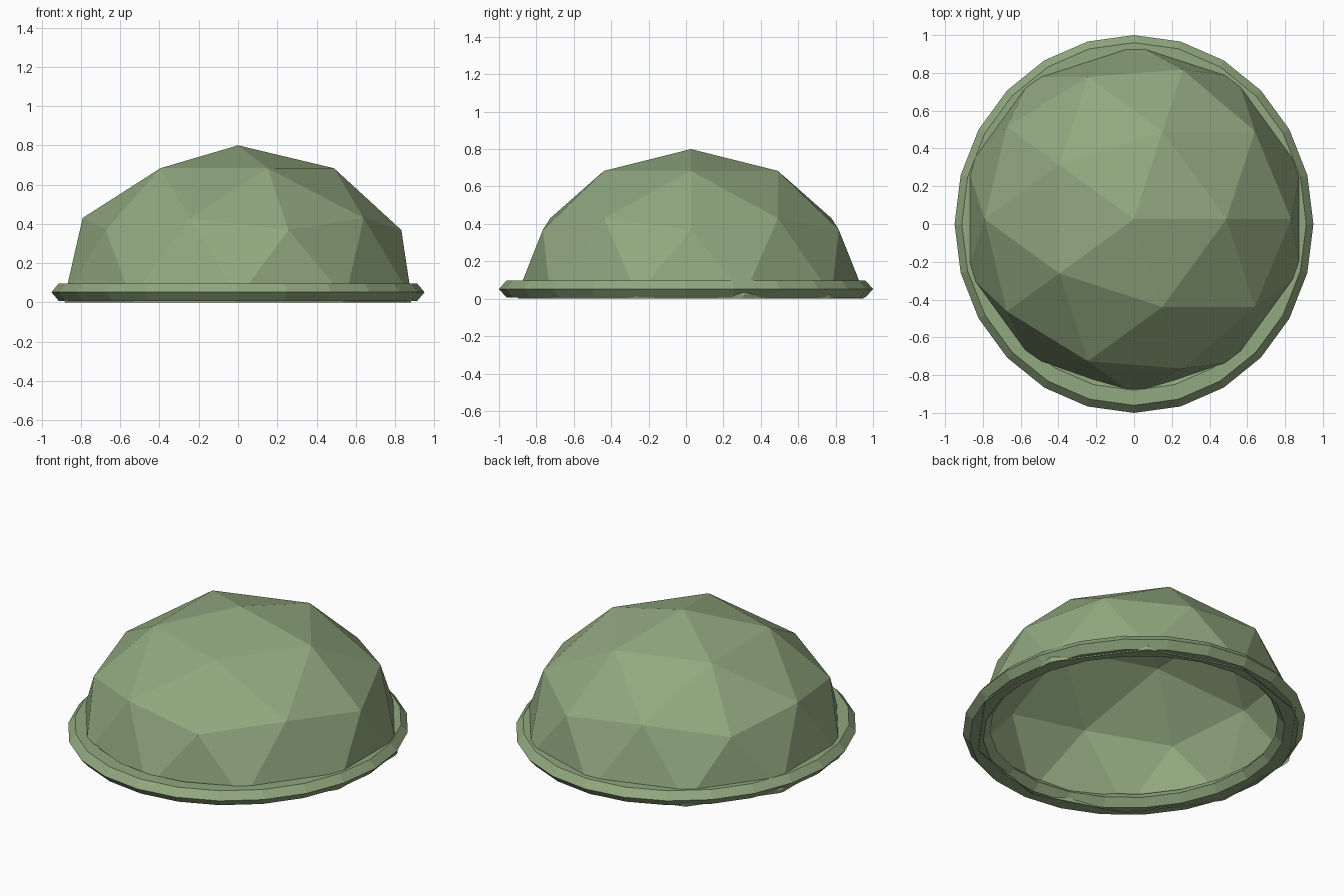
import bpy
import bmesh
from math import cos, sin, pi
from mathutils import Matrix

cube = bpy.data.objects.get("Cube")
if cube:
    bpy.data.objects.remove(cube, do_unlink=True)

# One flat colour for the whole model
green = bpy.data.materials.new("sage_green")
green.use_nodes = True
colour = (0.285, 0.392, 0.214, 1)
green.diffuse_color = colour
shader = next(n for n in green.node_tree.nodes if n.type == 'BSDF_PRINCIPLED')
shader.inputs["Base Color"].default_value = colour
shader.inputs["Roughness"].default_value = 0.9


def finish(name, bm):
    mesh = bpy.data.meshes.new(name)
    bm.to_mesh(mesh)
    bm.free()
    mesh.materials.append(green)
    obj = bpy.data.objects.new(name, mesh)
    bpy.context.collection.objects.link(obj)
    return obj


# Faceted dome: squashed icosphere, cut open at ground level
bm = bmesh.new()
bmesh.ops.create_icosphere(bm, subdivisions=2, radius=1)
bm.transform(Matrix.Translation((0, 0.026, 0.02)) @ Matrix.Diagonal((0.93, 0.93, 0.78, 1)))
bmesh.ops.bisect_plane(bm, geom=bm.verts[:] + bm.edges[:] + bm.faces[:],
                       plane_co=(0, 0, 0), plane_no=(0, 0, 1), clear_inner=True)
finish("dome", bm)

# Rim: hexagonal section swept round a slightly narrow ring
SEGMENTS, SIDES = 24, 6
bm = bmesh.new()
loops = []
for i in range(SEGMENTS):
    a = 2 * pi * i / SEGMENTS
    loop = []
    for j in range(SIDES):
        b = 2 * pi * j / SIDES
        r = 0.92 + 0.08 * cos(b)
        loop.append(bm.verts.new((0.95 * r * cos(a), r * sin(a), 0.052 + 0.052 * sin(b))))
    loops.append(loop)
for i in range(SEGMENTS):
    here, after = loops[i], loops[(i + 1) % SEGMENTS]
    for j in range(SIDES):
        k = (j + 1) % SIDES
        bm.faces.new((here[j], after[j], after[k], here[k]))
bmesh.ops.recalc_face_normals(bm, faces=bm.faces[:])
finish("rim", bm)
